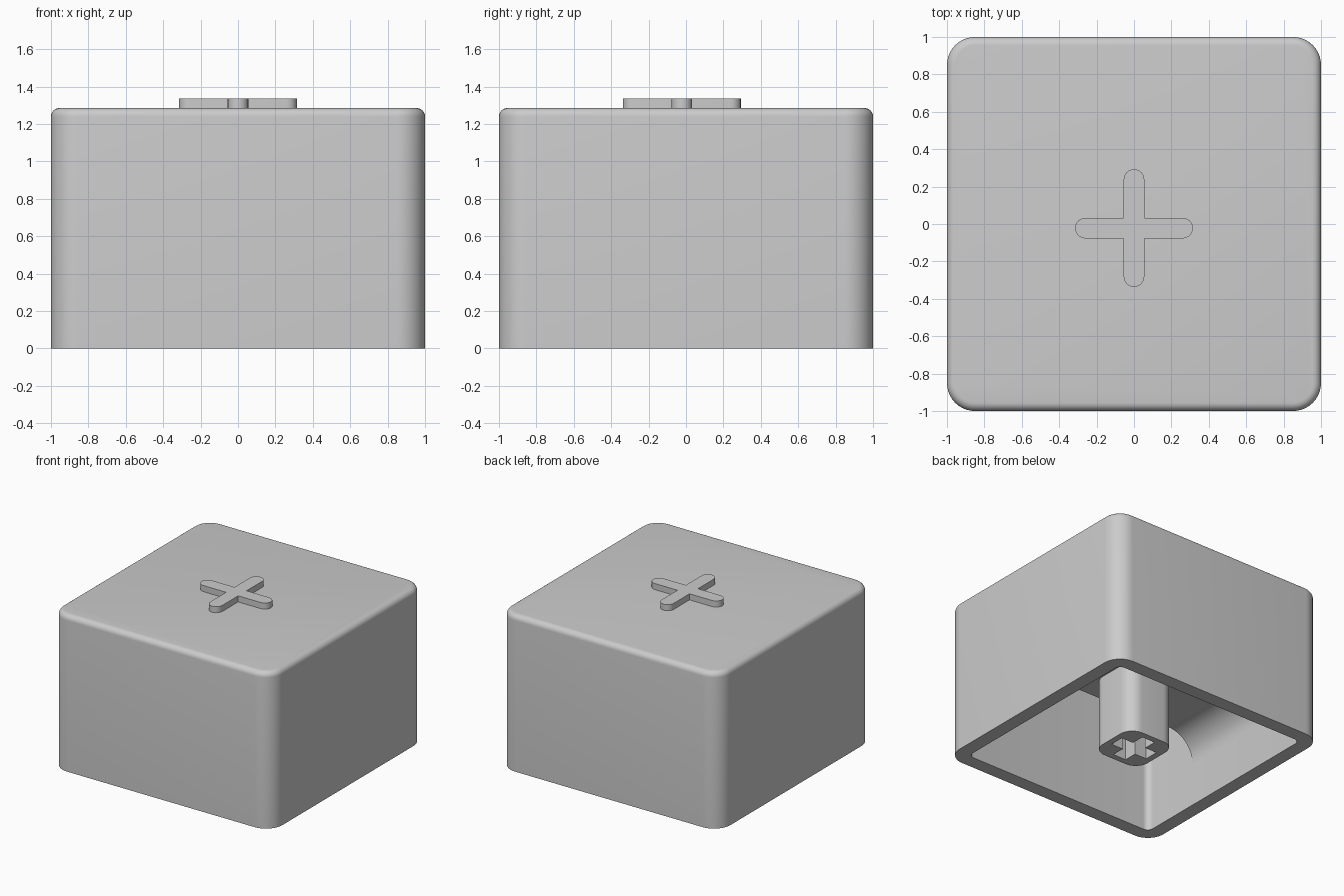
import bpy, bmesh, math
from mathutils import Matrix

if "Cube" in bpy.data.objects:
    bpy.data.objects.remove(bpy.data.objects["Cube"])

grey = bpy.data.materials.new("light_grey")
grey.diffuse_color = (0.6, 0.6, 0.6, 1)
grey.use_nodes = True
grey.node_tree.nodes["Principled BSDF"].inputs["Base Color"].default_value = grey.diffuse_color

H, WALL_IN, CEIL, BAR_Z = 1.285, 0.885, 1.12, 0.59


def arc(cx, cy, r, a0, a1, n):
    return [(cx + r * math.cos(math.radians(a0 + (a1 - a0) * i / n)),
             cy + r * math.sin(math.radians(a0 + (a1 - a0) * i / n))) for i in range(n + 1)]


def rounded_square(h, r, n=10):
    pts = []
    for k, (sx, sy) in enumerate([(1, 1), (-1, 1), (-1, -1), (1, -1)]):
        pts += arc(sx * (h - r), sy * (h - r), r, 90 * k, 90 * k + 90, n)
    return pts


def cross(arm_points):
    """Repeat one arm outline (pointing to +x) four times."""
    out = []
    for c, s in [(1, 0), (0, 1), (-1, 0), (0, -1)]:
        out += [(x * c - y * s, x * s + y * c) for x, y in arm_points]
    return out


def finish(name, bm):
    bmesh.ops.recalc_face_normals(bm, faces=bm.faces)
    me = bpy.data.meshes.new(name)
    bm.to_mesh(me)
    bm.free()
    me.materials.append(grey)
    ob = bpy.data.objects.new(name, me)
    bpy.context.collection.objects.link(ob)
    bpy.ops.object.select_all(action='DESELECT')
    ob.select_set(True)
    bpy.context.view_layer.objects.active = ob
    bpy.ops.object.shade_smooth_by_angle(angle=math.radians(35))
    return ob


def prism(name, loops, z0, z1, matrix=Matrix()):
    """Extrude an outline (further loops are holes) from z0 to z1."""
    bm = bmesh.new()
    caps = ([], [])
    for pts in loops:
        n = len(pts)
        lo, hi = [[bm.verts.new((x, y, z)) for x, y in pts] for z in (z0, z1)]
        for i in range(n):
            j = (i + 1) % n
            bm.faces.new((lo[i], lo[j], hi[j], hi[i]))
            caps[0].append(bm.edges.get((lo[i], lo[j])))
            caps[1].append(bm.edges.get((hi[i], hi[j])))
    for edges in caps:
        bmesh.ops.triangle_fill(bm, edges=edges, use_beauty=True)
    bmesh.ops.transform(bm, matrix=matrix, verts=bm.verts)
    return finish(name, bm)


# Hollow cap shell: cavity ceiling, inner wall, rim, outer wall, rounded top edge
rings = [(WALL_IN, 0.05, CEIL), (WALL_IN, 0.05, 0), (1, 0.15, 0)]
F = 0.045
for i in range(7):
    a = math.pi / 2 * i / 6
    d = F * (1 - math.cos(a))
    rings.append((1 - d, 0.15 - d, H - F + F * math.sin(a)))
bm = bmesh.new()
rows = [[bm.verts.new((x, y, z)) for x, y in rounded_square(h, r)] for h, r, z in rings]
for a, b in zip(rows, rows[1:]):
    for i in range(len(a)):
        j = (i + 1) % len(a)
        bm.faces.new((a[i], a[j], b[j], b[i]))
bm.faces.new(rows[0])
bm.faces.new(rows[-1])
finish("cap_shell", bm)

# Raised plus on the top, with round arm ends
w, L = 0.055, 0.315
plus = cross([(w, -w)] + arc(L - w, 0, w, -90, 90, 12))
prism("raised_plus", [plus], H - 0.02, H + 0.05, Matrix.Translation((0, -0.022, 0)))

# Arched cross bar under the ceiling, wall to wall
R = 0.23
right = [(0.92, CEIL + 0.03), (0.92, BAR_Z - R)] + \
    arc(WALL_IN - R, BAR_Z - R, R, 0, 90, 12)
profile = right + [(-x, y) for x, y in reversed(right)]
prism("cross_bar", [profile], -0.37, 0.37, Matrix.Rotation(math.pi / 2, 4, 'X'))

# Stem with a cross-shaped socket
sw, sl = 0.06, 0.17
socket = cross([(sw, -sw), (sl, -sw), (sl, sw)])
stem = rounded_square(0.22, 0.115)
prism("stem_socket", [stem, socket], 0, 0.42)
prism("stem_root", [stem], 0.42, BAR_Z + 0.03)
